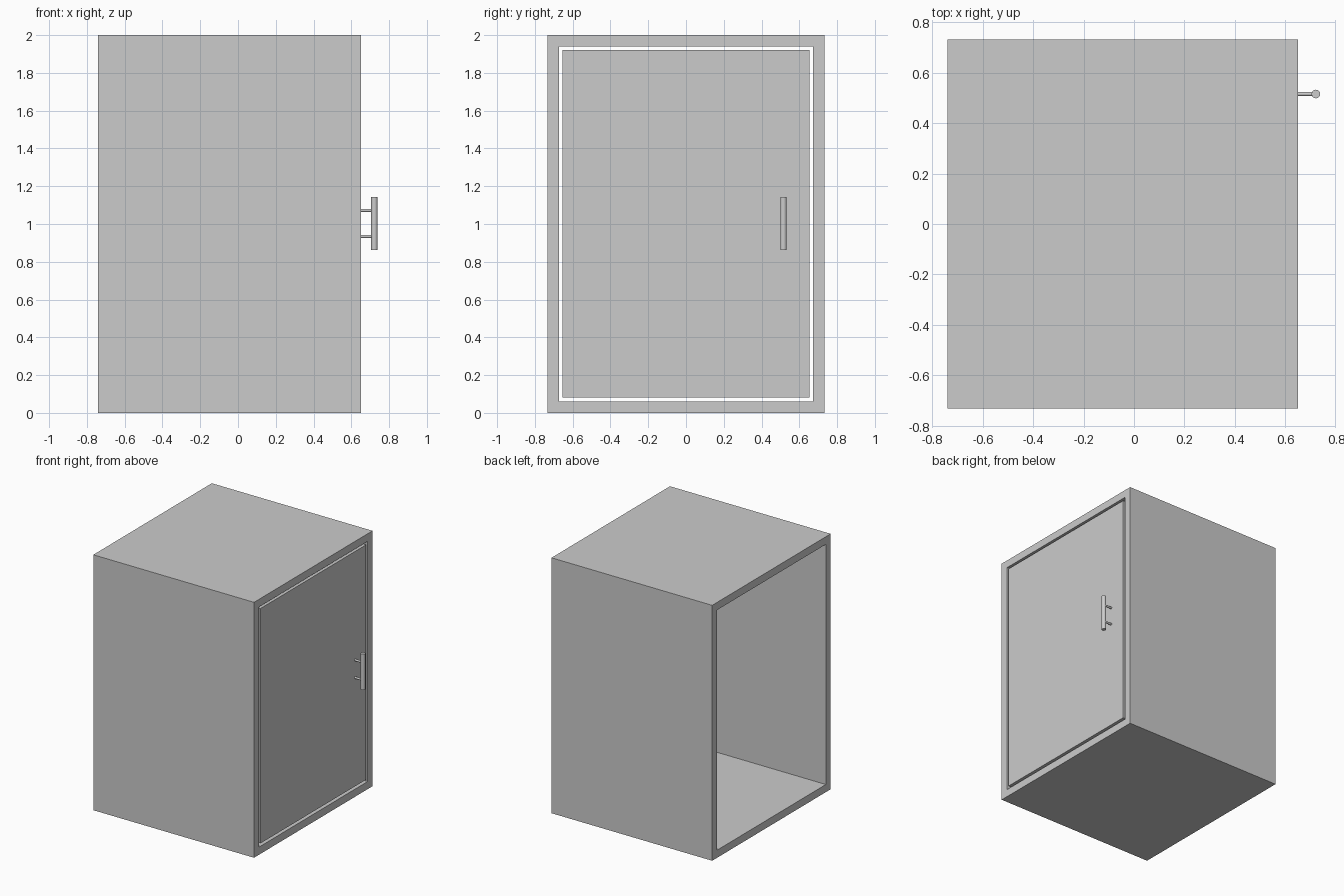
import bpy, bmesh, math
from mathutils import Matrix, Vector

cube = bpy.data.objects.get("Cube")
if cube:
    bpy.data.objects.remove(cube, do_unlink=True)

grey = bpy.data.materials.new("light_grey")
grey.use_nodes = True
COLOUR = (0.6, 0.6, 0.6, 1)
grey.diffuse_color = COLOUR
grey.node_tree.nodes["Principled BSDF"].inputs["Base Color"].default_value = COLOUR


def add_object(name, bm):
    bmesh.ops.recalc_face_normals(bm, faces=bm.faces[:])
    mesh = bpy.data.meshes.new(name)
    bm.to_mesh(mesh)
    bm.free()
    mesh.materials.append(grey)
    obj = bpy.data.objects.new(name, mesh)
    bpy.context.collection.objects.link(obj)
    return obj


def box(name, low, high):
    low, high = Vector(low), Vector(high)
    bm = bmesh.new()
    matrix = Matrix.Translation((low + high) / 2) @ Matrix.Diagonal(high - low).to_4x4()
    bmesh.ops.create_cube(bm, size=1, matrix=matrix)
    return add_object(name, bm)


def rod(name, centre, radius, length, axis):
    bm = bmesh.new()
    turn = Vector((0, 0, 1)).rotation_difference(Vector(axis)).to_matrix().to_4x4()
    bmesh.ops.create_cone(bm, cap_ends=True, segments=32, radius1=radius, radius2=radius,
                          depth=length, matrix=Matrix.Translation(centre) @ turn)
    obj = add_object(name, bm)
    bpy.ops.object.select_all(action="DESELECT")
    obj.select_set(True)
    bpy.context.view_layer.objects.active = obj
    bpy.ops.object.shade_smooth_by_angle(angle=math.radians(40))
    return obj


BACK_X, FACE_X = -0.74, 0.652
HALF_Y, HEIGHT, WALL = 0.733, 2.0, 0.06


# Casing: a rectangular ring extruded from the open end to the door face
def ring(bm, x, inset):
    y = HALF_Y - inset
    return [bm.verts.new((x, a, b)) for a, b in
            ((-y, inset), (y, inset), (y, HEIGHT - inset), (-y, HEIGHT - inset))]


bm = bmesh.new()
loops = [ring(bm, BACK_X, 0), ring(bm, FACE_X, 0), ring(bm, FACE_X, WALL), ring(bm, BACK_X, WALL)]
for k in range(4):
    a, b = loops[k], loops[(k + 1) % 4]
    for i in range(4):
        j = (i + 1) % 4
        bm.faces.new((a[i], a[j], b[j], b[i]))
add_object("casing", bm)

# Door panel, flush with the casing face and with a narrow gap all round
box("door", (FACE_X - 0.04, -0.654, 0.082), (FACE_X, 0.654, 1.921))

# Bar handle on two posts
HANDLE_X, HANDLE_Y, HANDLE_Z = 0.722, 0.516, 1.003
rod("handle_bar", (HANDLE_X, HANDLE_Y, HANDLE_Z), 0.017, 0.28, (0, 0, 1))
for name, side in (("lower", -1), ("upper", 1)):
    rod(name + "_handle_post", ((FACE_X + HANDLE_X) / 2, HANDLE_Y, HANDLE_Z + side * 0.069),
        0.008, HANDLE_X - FACE_X, (1, 0, 0))
